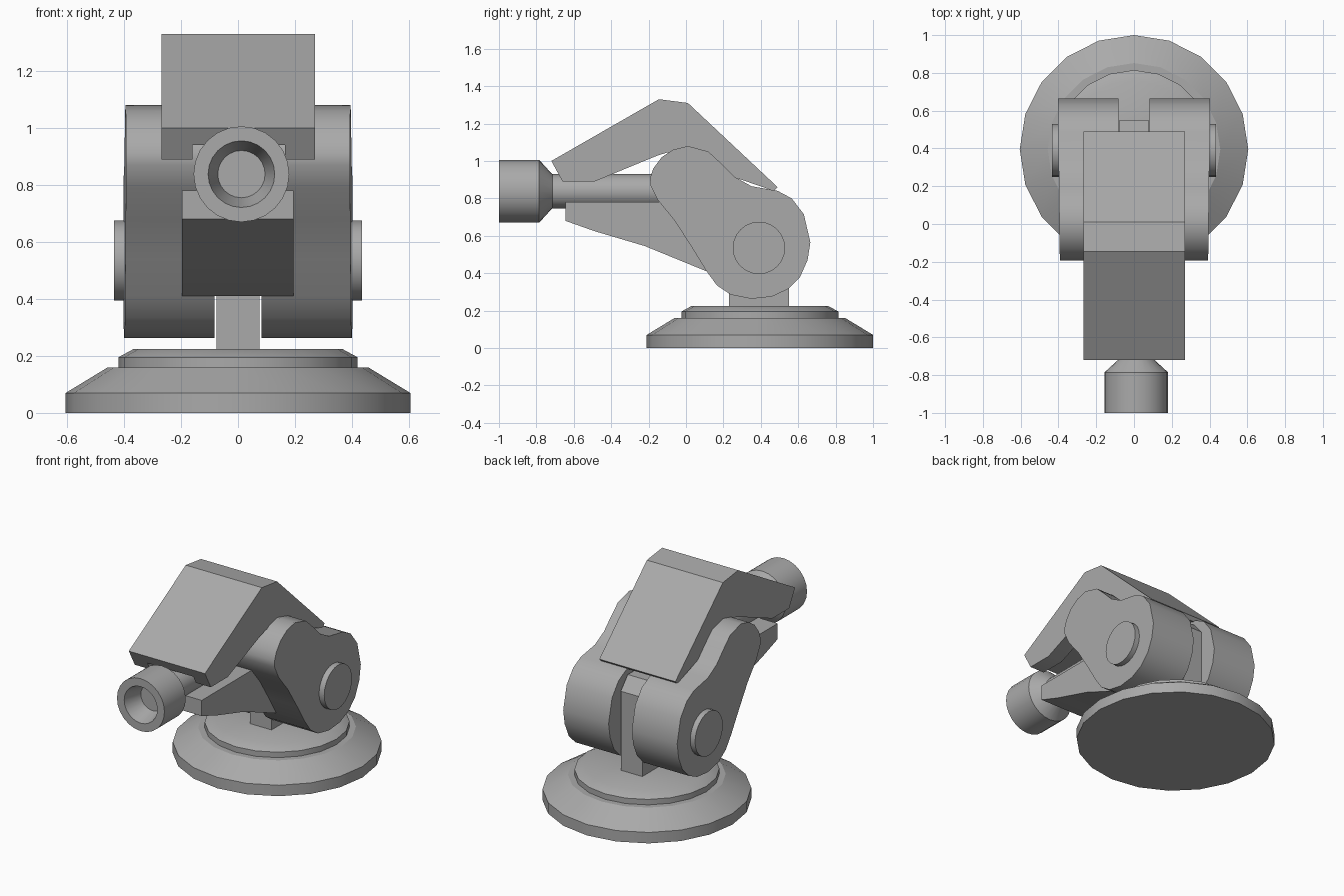
import bpy, bmesh
from math import sin, cos, pi, radians

cube = bpy.data.objects.get("Cube")
if cube:
    bpy.data.objects.remove(cube)

grey = bpy.data.materials.new("plain grey")
grey.use_nodes = True
COLOUR = (0.4, 0.4, 0.4, 1)
grey.diffuse_color = COLOUR
grey.node_tree.nodes["Principled BSDF"].inputs["Base Color"].default_value = COLOUR


def finish(name, bm):
    """Turn a bmesh into a grey object with sharp edges kept."""
    bmesh.ops.recalc_face_normals(bm, faces=bm.faces)
    mesh = bpy.data.meshes.new(name)
    bm.to_mesh(mesh)
    bm.free()
    mesh.materials.append(grey)
    obj = bpy.data.objects.new(name, mesh)
    bpy.context.collection.objects.link(obj)
    bpy.ops.object.select_all(action='DESELECT')
    obj.select_set(True)
    bpy.context.view_layer.objects.active = obj
    bpy.ops.object.shade_smooth_by_angle(angle=radians(30))
    return obj


def prism(name, outline, x0, x1, draft=0):
    """Side outline (y, z) stretched from x0 to x1; draft widens x1 towards the back."""
    bm = bmesh.new()
    ends = [[bm.verts.new((x + (draft * y if x == x1 else 0), y, z))
             for y, z in outline] for x in (x0, x1)]
    for end in ends:
        bm.faces.new(end)
    for i in range(len(outline)):
        a, b = ends
        bm.faces.new((a[i - 1], a[i], b[i], b[i - 1]))
    return finish(name, bm)


def lathe(name, profile, sides, place):
    """Closed turned solid; place maps (u, v, along) to a position."""
    bm = bmesh.new()
    rings = [[bm.verts.new(place(r * sin(2 * pi * k / sides), r * cos(2 * pi * k / sides), t))
              for k in range(sides)] for r, t in profile]
    for a, b in zip(rings, rings[1:]):
        for k in range(sides):
            bm.faces.new((a[k - 1], a[k], b[k], b[k - 1]))
    bm.faces.new(rings[0])
    bm.faces.new(rings[-1])
    return finish(name, bm)


PIVOT_Y, PIVOT_Z = 0.395, 0.535

# Round stepped base
lathe("base", [(0.605, 0), (0.605, 0.07), (0.457, 0.16), (0.42, 0.16),
               (0.42, 0.195), (0.365, 0.225)], 20,
      lambda u, v, t: (u, PIVOT_Y + v, t))

# Post between the side housings
prism("post", [(0.23, 0.2), (0.55, 0.2), (0.55, 0.73), (0.48, 0.81),
               (0.3, 0.81), (0.23, 0.73)], -0.076, 0.076)

# Side housings, each with a round pivot cap
housing = [(-0.19, 0.87), (-0.192, 0.91), (-0.175, 0.96), (-0.13, 1.02), (-0.07, 1.06),
           (0.01, 1.08), (0.12, 1.05), (0.19, 0.985), (0.26, 0.915), (0.35, 0.865),
           (0.49, 0.84), (0.565, 0.80), (0.63, 0.715), (0.665, 0.565),
           (0.65, 0.47), (0.61, 0.38), (0.545, 0.315), (0.46, 0.275), (0.35, 0.263),
           (0.24, 0.285), (0.165, 0.335), (0.11, 0.41), (0.03, 0.54), (-0.06, 0.68),
           (-0.15, 0.79)]
for side, name in ((1, "left"), (-1, "right")):
    prism(name + "_housing", housing, side * 0.082, side * 0.395, side * 0.012)
    lathe(name + "_pivot_cap", [(0.14, 0.36), (0.14, 0.435)], 24,
          lambda u, v, t: (side * t, PIVOT_Y - 0.005 + u, PIVOT_Z + v))

# Upper jaw with a groove over the barrel
upper = prism("upper_jaw", [(-0.72, 1.0), (-0.145, 1.33), (0.01, 1.31), (0.49, 0.86),
                            (0.47, 0.84), (0.15, 0.95), (-0.1, 1.045), (-0.15, 1.03),
                            (-0.49, 0.89), (-0.66, 0.89)], -0.268, 0.27)
groove = prism("groove_cutter", [(-0.8, 0.8), (-0.25, 0.8), (-0.25, 0.94), (-0.8, 0.94)],
               -0.16, 0.165)
groove.hide_render = True
groove.hide_viewport = True
groove.display_type = 'WIRE'
cut = upper.modifiers.new("groove", 'BOOLEAN')
cut.object = groove
cut.operation = 'DIFFERENCE'
cut.solver = 'EXACT'

# Lower jaw
prism("lower_jaw", [(-0.645, 0.78), (-0.645, 0.68), (-0.49, 0.625), (-0.22, 0.545),
                    (0.11, 0.41), (0.2, 0.41), (0.2, 0.7), (0.1, 0.78)], -0.197, 0.195)

# Barrel with flared hollow muzzle
lathe("barrel", [(0.083, -0.88), (0.117, -1), (0.168, -1), (0.168, -0.785),
                 (0.091, -0.715), (0.091, 0.1)], 24,
      lambda u, v, t: (0.012 + u, t, 0.838 + v))
